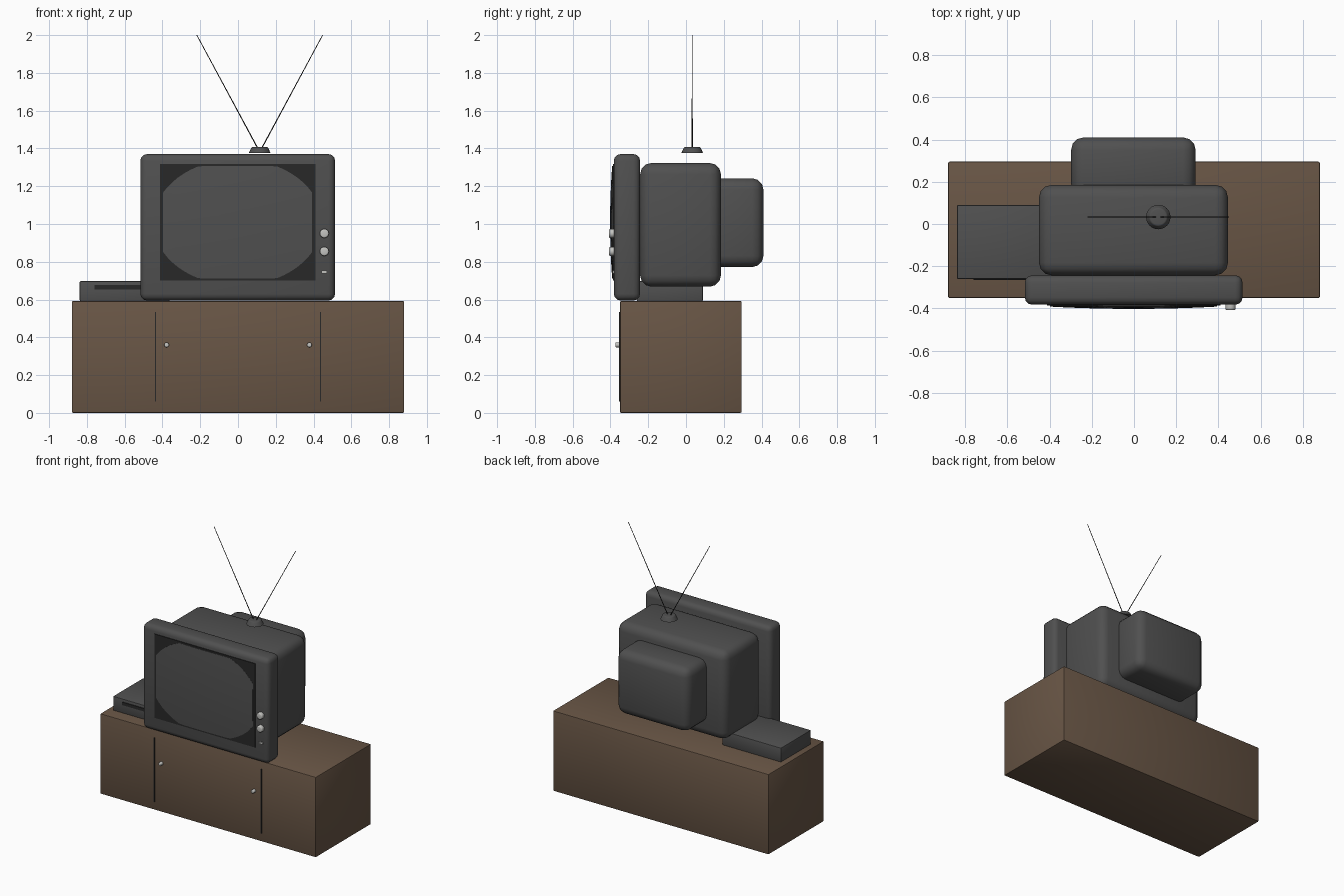
import bpy, bmesh, math
from mathutils import Vector

old = bpy.data.objects.get("Cube")
if old:
    bpy.data.objects.remove(old, do_unlink=True)


def material(name, r, g, b):
    m = bpy.data.materials.new(name)
    m.use_nodes = True
    m.diffuse_color = (r, g, b, 1)
    m.node_tree.nodes["Principled BSDF"].inputs["Base Color"].default_value = (r, g, b, 1)
    return m


WOOD = material("brown wood", 0.14, 0.092, 0.06)
GREY = material("grey plastic", 0.08, 0.08, 0.08)
DARK = material("dark trim", 0.022, 0.022, 0.022)
SILVER = material("silver", 0.55, 0.55, 0.53)


def finish(name, bm, mat, smooth=True):
    bmesh.ops.recalc_face_normals(bm, faces=bm.faces)
    mesh = bpy.data.meshes.new(name)
    bm.to_mesh(mesh)
    bm.free()
    mesh.materials.append(mat)
    ob = bpy.data.objects.new(name, mesh)
    bpy.context.collection.objects.link(ob)
    if smooth:
        bpy.ops.object.select_all(action="DESELECT")
        ob.select_set(True)
        bpy.context.view_layer.objects.active = ob
        bpy.ops.object.shade_smooth_by_angle(angle=math.radians(35))
    return ob


def box(name, x, y, z, mat, bevel=0, segments=3):
    """Box from (low, high) extents, with rounded edges if asked."""
    bm = bmesh.new()
    bmesh.ops.create_cube(bm, size=1)
    for v in bm.verts:
        v.co = [lo + (c + 0.5) * (hi - lo) for c, (lo, hi) in zip(v.co, (x, y, z))]
    if bevel:
        bmesh.ops.bevel(bm, geom=bm.edges[:], offset=bevel, segments=segments,
                        profile=0.5, affect="EDGES")
    return finish(name, bm, mat, bevel > 0)


def rod(name, start, end, r1, r2, mat, sides=24, bevel=0):
    """Cylinder or cone between two points, with a rounded far rim if asked."""
    a, b = Vector(start), Vector(end)
    bm = bmesh.new()
    bmesh.ops.create_cone(bm, cap_ends=True, segments=sides, radius1=r1, radius2=r2,
                          depth=(b - a).length)
    if bevel:
        rim = [e for e in bm.edges if all(v.co.z > 0 for v in e.verts)]
        bmesh.ops.bevel(bm, geom=rim, offset=bevel, segments=3, profile=0.5, affect="EDGES")
    turn = (b - a).to_track_quat("Z", "Y")
    for v in bm.verts:
        v.co = turn @ v.co + (a + b) / 2
    return finish(name, bm, mat)


# Cabinet with door gaps and pulls
box("cabinet", (-0.88, 0.88), (-0.35, 0.295), (0, 0.592), WOOD, 0.007, 2)
for side, s in (("left", 1), ("right", -1)):
    box(side + "_door_gap", (s * 0.437 - 0.003, s * 0.437 + 0.003), (-0.355, -0.347),
        (0.06, 0.535), DARK)
    rod(side + "_door_pull", (s * 0.378, -0.348, 0.36), (s * 0.378, -0.374, 0.36),
        0.013, 0.013, SILVER, 16, 0.005)

# Television housing in three steps
box("front_bezel", (-0.517, 0.514), (-0.382, -0.243), (0.595, 1.37), GREY, 0.035)
box("main_housing", (-0.45, 0.445), (-0.243, 0.185), (0.668, 1.323), GREY, 0.06)
box("rear_housing", (-0.298, 0.292), (0.13, 0.41), (0.772, 1.242), GREY, 0.06)

# Screen surround and bulging glass, an ellipse trimmed to a rectangle
box("screen_surround", (-0.412, 0.41), (-0.387, -0.379), (0.7, 1.318), DARK)


def glass():
    bm = bmesh.new()
    centre = bm.verts.new((-0.002, -0.402, 1.009))
    count, rings, previous = 64, 6, None
    for k in range(1, rings + 2):
        t = min(k / rings, 1)
        ring = []
        for i in range(count):
            a = 2 * math.pi * i / count
            x = t * max(-0.395, min(0.395, 0.447 * math.cos(a)))
            z = t * max(-0.298, min(0.298, 0.335 * math.sin(a)))
            fall = (x / 0.447) ** 2 + (z / 0.335) ** 2
            y = -0.38 if k > rings else -0.402 + 0.014 * fall
            ring.append(bm.verts.new((x - 0.002, y, z + 1.009)))
        for i in range(count):
            j = (i + 1) % count
            if previous:
                bm.faces.new((previous[i], previous[j], ring[j], ring[i]))
            else:
                bm.faces.new((centre, ring[j], ring[i]))
        previous = ring
    bm.faces.new(previous)
    return finish("screen_glass", bm, GREY)


glass()

# Controls on the bezel
for name, z in (("upper_knob", 0.95), ("lower_knob", 0.855)):
    rod(name, (0.457, -0.38, z), (0.457, -0.408, z), 0.024, 0.024, SILVER, 24, 0.008)
box("power_button", (0.443, 0.471), (-0.39, -0.38), (0.739, 0.753), SILVER)

# Video player beside the television
box("video_player", (-0.838, -0.36), (-0.26, 0.09), (0.592, 0.697), GREY, 0.005, 2)
box("tape_slot", (-0.76, -0.44), (-0.265, -0.258), (0.654, 0.676), DARK)

# Aerial
rod("aerial_base", (0.115, 0.033, 1.375), (0.115, 0.033, 1.408), 0.058, 0.042, GREY, 24, 0.006)
for side, s in (("left", 1), ("right", -1)):
    rod(side + "_aerial", (0.115 + s * 0.01, 0.033, 1.4), (0.115 + s * 0.333, 0.033, 2.0),
        0.003, 0.002, DARK, 8)
